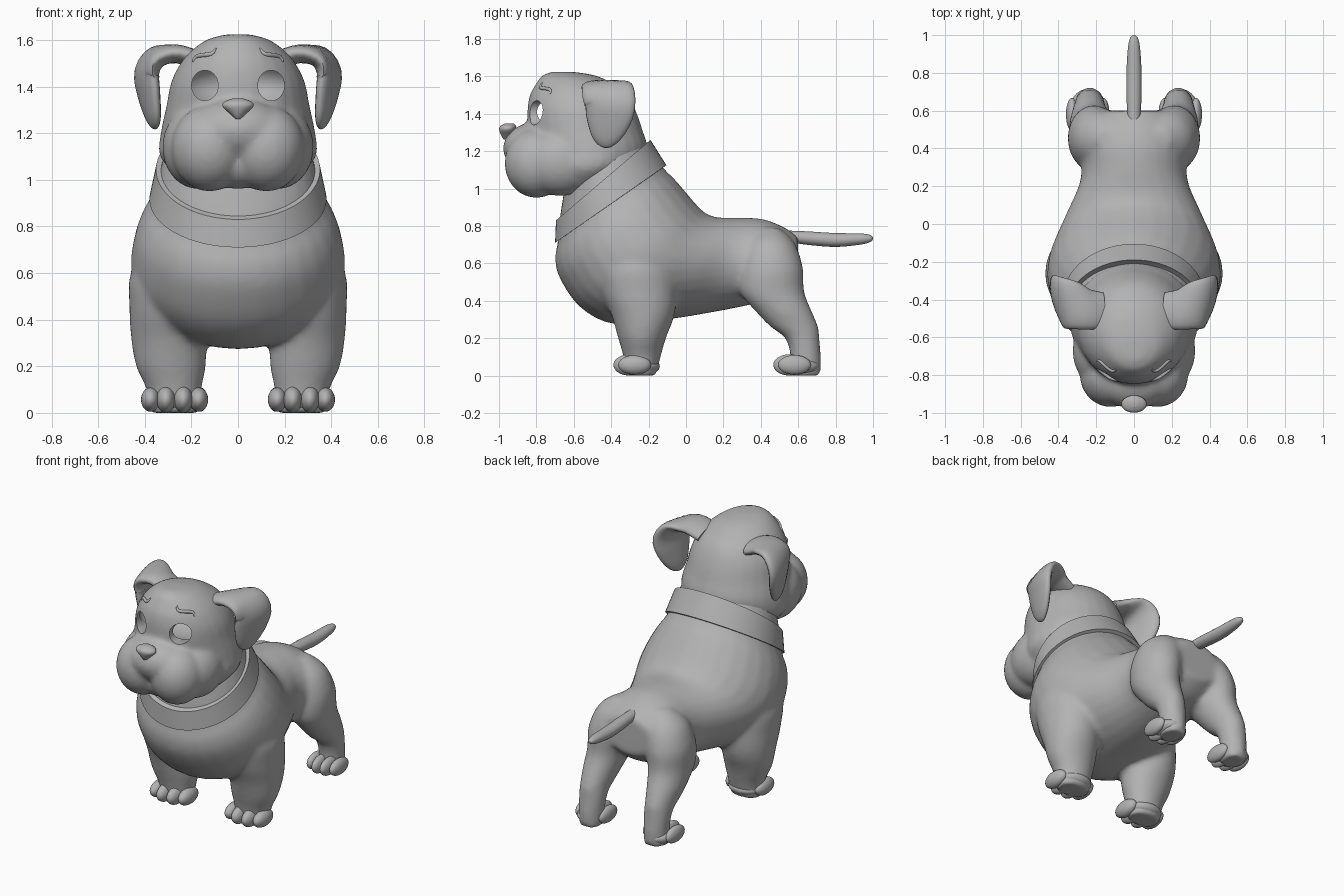
import bpy, bmesh, math
from mathutils import Vector, Matrix
from mathutils.bvhtree import BVHTree

if "Cube" in bpy.data.objects:
    bpy.data.objects.remove(bpy.data.objects["Cube"], do_unlink=True)

grey = bpy.data.materials.new("plain_grey")
grey.use_nodes = True
grey.diffuse_color = (0.45, 0.45, 0.45, 1)
grey.node_tree.nodes["Principled BSDF"].inputs["Base Color"].default_value = (0.45, 0.45, 0.45, 1)


def spline(items, steps):
    """Catmull-Rom through a list of number tuples."""
    out = []
    for i in range(len(items) - 1):
        quad = [items[max(i - 1, 0)], items[i], items[i + 1], items[min(i + 2, len(items) - 1)]]
        for k in range(steps):
            t = k / steps
            out.append(tuple(b + 0.5 * t * (c - a + t * (2*a - 5*b + 4*c - d + t * (3*(b - c) + d - a)))
                             for a, b, c, d in zip(*quad)))
    return out + [tuple(items[-1])]


def loft(bm, rings, seg=28):
    """Closed skin over elliptical rings given as centre, axis, axis."""
    loops = []
    for c, u, v in rings:
        angles = [math.tau * i / seg for i in range(seg)]
        loops.append([bm.verts.new(c + u * math.cos(a) + v * math.sin(a)) for a in angles])
    for a, b in zip(loops, loops[1:]):
        for i in range(seg):
            j = (i + 1) % seg
            bm.faces.new((a[i], a[j], b[j], b[i]))
    bm.faces.new(loops[0])
    bm.faces.new(loops[-1])


def slanted(bm, rows, steps=4, seg=28):
    """Rows: bottom y, bottom z, top y, top z, half width."""
    rings = []
    for y0, z0, y1, z1, w in spline(rows, steps):
        lo, hi = Vector((0, y0, z0)), Vector((0, y1, z1))
        rings.append(((lo + hi) / 2, Vector((w, 0, 0)), (hi - lo) / 2))
    loft(bm, rings, seg)


def upright(bm, rows, side=1):
    """Rows: centre x, centre y, z, radius x, radius y."""
    loft(bm, [(Vector((side * x, y, z)), Vector((rx, 0, 0)), Vector((0, ry, 0)))
              for x, y, z, rx, ry in spline(rows, 4)])


def ball(bm, centre, radii):
    m = Matrix.Translation(centre) @ Matrix.Diagonal((*radii, 1))
    bmesh.ops.create_uvsphere(bm, u_segments=28, v_segments=18, radius=1, matrix=m)


def tube(bm, points, width, thick, across):
    """Flattened tube along points; across is the wide direction."""
    rings = []
    for i, p in enumerate(points):
        tangent = (points[min(i + 1, len(points) - 1)] - points[max(i - 1, 0)]).normalized()
        v = tangent.cross(across).normalized()
        u = v.cross(tangent)
        rings.append((p, u * width[i], v * thick[i]))
    loft(bm, rings, 20)


def finish(name, bm, angle=60):
    bmesh.ops.recalc_face_normals(bm, faces=bm.faces)
    me = bpy.data.meshes.new(name)
    bm.to_mesh(me)
    bm.free()
    me.materials.append(grey)
    ob = bpy.data.objects.new(name, me)
    bpy.context.collection.objects.link(ob)
    smooth(ob, angle)
    return ob


def smooth(ob, angle):
    me = ob.data
    me.shade_smooth()
    me.set_sharp_from_angle(angle=math.radians(angle))


def fuse(ob, voxel, rounds, cutters=()):
    """Blend overlapping volumes into one skin, then cut holes."""
    rm = ob.modifiers.new("blend", 'REMESH')
    rm.mode, rm.voxel_size = 'VOXEL', voxel
    sm = ob.modifiers.new("soften", 'SMOOTH')
    sm.factor, sm.iterations = 0.5, rounds
    for c in cutters:
        bo = ob.modifiers.new("hole", 'BOOLEAN')
        bo.operation, bo.object, bo.solver = 'DIFFERENCE', c, 'EXACT'
    deps = bpy.context.evaluated_depsgraph_get()
    me = bpy.data.meshes.new_from_object(ob.evaluated_get(deps))
    ob.modifiers.clear()
    ob.data = me
    me.materials.clear()
    me.materials.append(grey)
    for p in me.polygons:
        p.material_index = 0
    smooth(ob, 50)
    for c in cutters:
        bpy.data.objects.remove(c, do_unlink=True)


# Body: neck, chest, belly and rump with all four legs
bm = bmesh.new()
slanted(bm, [(-.65, 1.0, -.26, 1.28, .31), (-.675, .84, -.2, 1.22, .335), (-.685, .72, -.12, 1.11, .365),
             (-.70, .62, -.06, 1.05, .41), (-.67, .51, 0, .98, .445), (-.56, .36, .06, .91, .46),
             (-.38, .275, .11, .865, .43), (-.1, .3, .18, .845, .36), (.15, .34, .3, .845, .285),
             (.35, .38, .42, .835, .28), (.5, .42, .53, .79, .26), (.6, .5, .6, .74, .16)])
front_leg = [(.275, -.24, 0, .105, .08), (.275, -.235, .1, .118, .1), (.288, -.235, .2, .15, .128),
             (.297, -.23, .32, .162, .168), (.3, -.25, .45, .166, .2), (.295, -.27, .6, .165, .2),
             (.25, -.28, .75, .1, .12)]
hind_leg = [(.235, .635, 0, .075, .085), (.235, .64, .1, .077, .082), (.235, .622, .2, .083, .092),
            (.235, .58, .26, .09, .128), (.232, .525, .34, .108, .15), (.22, .46, .45, .127, .172),
            (.205, .455, .58, .142, .17), (.17, .45, .71, .125, .13), (.14, .45, .79, .05, .05)]
for s in (1, -1):
    upright(bm, front_leg, s)
    upright(bm, hind_leg, s)
fuse(finish("body", bm), .016, 9)

# Paws with four toes each
for label, px, py, spread in (("front", .272, -.3, 1), ("hind", .245, .555, .8)):
    for s, side in ((1, "left"), (-1, "right")):
        bm = bmesh.new()
        ball(bm, (s * px, py + .06, .05), (.115 * spread, .1, .05))
        for off, back in ((-.103, .025), (-.037, 0), (.037, 0), (.103, .025)):
            ball(bm, (s * px + off * spread, py + back, .057), (.041 * spread, .088, .057 - back / 5))
        finish(f"{label}_paw_{side}", bm)

# Collar
bm = bmesh.new()
slanted(bm, [(-.64, .75, -.15, 1.09, .33), (-.7, .71, -.105, 1.125, .38),
             (-.695, .83, -.19, 1.26, .352), (-.65, .86, -.22, 1.22, .31)], steps=1, seg=64)
finish("collar", bm, 35)

# Tail
bm = bmesh.new()
tail = spline([(.55, .745, .03), (.65, .735, .036), (.8, .725, .037), (.93, .73, .03),
               (.985, .733, .019), (1, .734, .004)], 4)
loft(bm, [(Vector((0, y, z)), Vector((r * 1.08, 0, 0)), Vector((0, 0, r))) for y, z, r in tail], 20)
finish("tail", bm)

# Eye openings and the hollow behind them
cutters = []
for s in (1, -1):
    bm = bmesh.new()
    loft(bm, [(Vector((s * .142, y, 1.405)), Vector((.057, 0, 0)), Vector((0, 0, .065)))
              for y in (-.92, -.68)], 40)
    cutters.append(finish("eye_cutter", bm))
bm = bmesh.new()
ball(bm, (0, -.62, 1.41), (.25, .19, .12))
cutters.append(finish("hollow_cutter", bm))
for c in cutters:
    c.hide_render = True

# Head: skull, muzzle, jowls and chin
bm = bmesh.new()
skull = [(1.624, -.72, -.6, .05), (1.603, -.77, -.48, .13), (1.555, -.805, -.38, .2), (1.5, -.835, -.315, .247),
         (1.42, -.848, -.27, .287), (1.32, -.845, -.235, .307), (1.2, -.82, -.205, .332),
         (1.1, -.78, -.27, .335), (1.0, -.7, -.42, .25)]
upright(bm, [(0, (f + b) / 2, z, w, (b - f) / 2) for z, f, b, w in skull])
ball(bm, (0, -.82, 1.215), (.205, .158, .135))
ball(bm, (0, -.78, 1.07), (.13, .13, .11))
for s in (1, -1):
    ball(bm, (s * .122, -.8, 1.135), (.165, .17, .185))
    ball(bm, (s * .17, -.67, 1.14), (.155, .2, .18))
head = finish("head", bm)
fuse(head, .015, 7, cutters)

# Nose
bm = bmesh.new()
upright(bm, [(0, -.955, 1.262, .012, .02), (0, -.955, 1.285, .036, .034), (0, -.955, 1.315, .066, .044),
             (0, -.95, 1.335, .058, .042), (0, -.945, 1.348, .025, .022)])
finish("nose", bm)

# Brow ridges laid on the forehead
tree = BVHTree.FromPolygons([v.co for v in head.data.vertices], [p.vertices for p in head.data.polygons])
for s, side in ((1, "left"), (-1, "right")):
    points = []
    for x, z in spline([(.195, 1.505), (.175, 1.53), (.115, 1.54), (.095, 1.565)], 4):
        hit = tree.ray_cast(Vector((s * x, -2, z)), Vector((0, 1, 0)))[0]
        if hit:
            points.append(hit)
    size = [.003 + .007 * math.sin(math.pi * i / (len(points) - 1)) for i in range(len(points))]
    bm = bmesh.new()
    tube(bm, points, size, size, Vector((0, 1, 0)))
    finish(f"brow_{side}", bm)

# Folded ears: x, y, z, half width, half thickness
ear = spline([(.17, -.46, 1.51, .1, .04), (.26, -.45, 1.54, .11, .04), (.345, -.425, 1.525, .135, .042),
              (.39, -.405, 1.46, .14, .042), (.382, -.415, 1.37, .125, .038), (.365, -.43, 1.28, .085, .03),
              (.355, -.437, 1.235, .045, .018), (.352, -.44, 1.22, .012, .006)], 4)
for s, side in ((1, "left"), (-1, "right")):
    bm = bmesh.new()
    tube(bm, [Vector((s * e[0], e[1], e[2])) for e in ear], [e[3] for e in ear], [e[4] for e in ear],
         Vector((s * .27, .96, 0)))
    finish(f"ear_{side}", bm)
